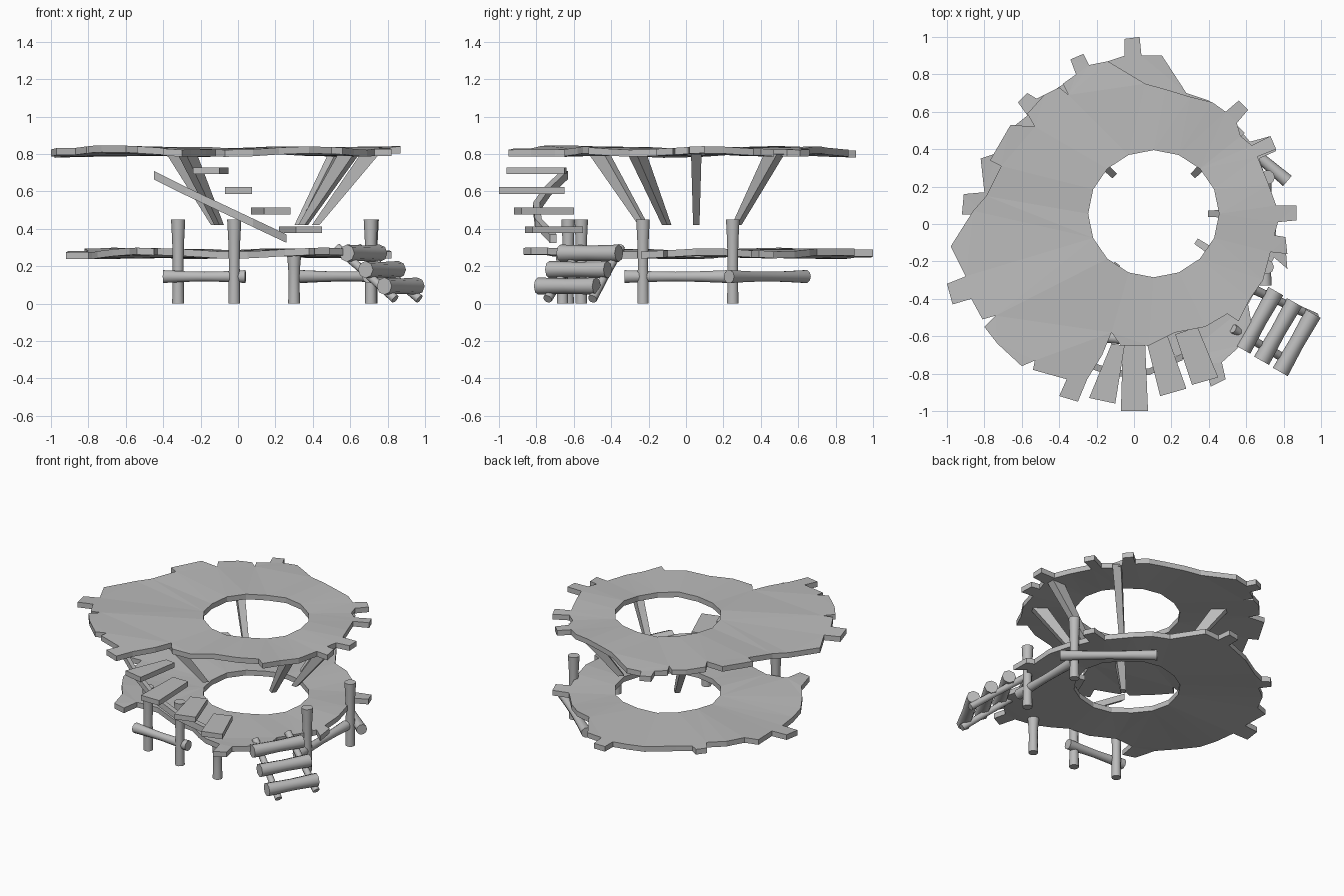
import bpy, bmesh, math
from mathutils import Vector

if "Cube" in bpy.data.objects:
    bpy.data.objects.remove(bpy.data.objects["Cube"])

GREY = (0.5, 0.5, 0.5, 1)
wood = bpy.data.materials.new("weathered grey wood")
wood.use_nodes = True
wood.diffuse_color = GREY
wood.node_tree.nodes["Principled BSDF"].inputs["Base Color"].default_value = GREY


def finish(name, bm, smooth=False):
    bmesh.ops.recalc_face_normals(bm, faces=bm.faces)
    mesh = bpy.data.meshes.new(name)
    bm.to_mesh(mesh)
    bm.free()
    mesh.materials.append(wood)
    obj = bpy.data.objects.new(name, mesh)
    bpy.context.collection.objects.link(obj)
    if smooth:
        bpy.ops.object.select_all(action='DESELECT')
        obj.select_set(True)
        bpy.context.view_layer.objects.active = obj
        bpy.ops.object.shade_smooth_by_angle(angle=math.radians(50))
    return obj


def loft(name, rings, smooth=False):
    """Skin a row of equal rings and cap both ends."""
    bm = bmesh.new()
    loops = [[bm.verts.new(p) for p in ring] for ring in rings]
    n = len(loops[0])
    for low, high in zip(loops, loops[1:]):
        for i in range(n):
            j = (i + 1) % n
            bm.faces.new((low[i], low[j], high[j], high[i]))
    bm.faces.new(loops[0][::-1])
    bm.faces.new(loops[-1])
    return finish(name, bm, smooth)


def log(name, start, end, radii, sides=10):
    """Round timber with radii spread evenly from start to end."""
    start, end = Vector(start), Vector(end)
    turn = (end - start).to_track_quat('Z', 'Y')
    rings = []
    for k, r in enumerate(radii):
        mid = start.lerp(end, k / (len(radii) - 1))
        angles = [math.tau * i / sides for i in range(sides)]
        rings.append([mid + turn @ Vector((r * math.cos(a), r * math.sin(a), 0)) for a in angles])
    return loft(name, rings, True)


def plank(name, corners, z, thick):
    return loft(name, [[(x, y, h) for x, y in corners] for h in (z - thick / 2, z + thick / 2)])


# Ragged ring decks with a round opening
HOLE = Vector((0.105, 0.055))


def deck(name, outline, z, thick, wave):
    bm = bmesh.new()
    outer = [Vector((x, y)) / 100 for x, y in outline]
    inner = [HOLE + Vector((0.35 * math.cos(a), 0.34 * math.sin(a)))
             for a in (math.tau * i / 16 for i in range(16))]
    for loop in (outer, inner):
        verts = []
        for p in loop:
            d = p - HOLE
            lift = wave * d.length * math.sin(5 * math.atan2(d.y, d.x) + 1)
            verts.append(bm.verts.new((p.x, p.y, z + lift)))
        for i, v in enumerate(verts):
            bm.edges.new((v, verts[i - 1]))
    bmesh.ops.triangle_fill(bm, edges=bm.edges[:], use_beauty=True)
    top = bmesh.ops.extrude_face_region(bm, geom=bm.faces[:])["geom"]
    bmesh.ops.translate(bm, vec=(0, 0, thick),
                        verts=[g for g in top if isinstance(g, bmesh.types.BMVert)])
    return finish(name, bm)


upper_outline = [
    (-34, 88), (-27, 91), (-24, 85), (-14, 87), (6, 75), (17, 72), (30, 68), (42, 65),
    (49, 60), (56, 66), (61, 61), (55, 54), (57, 47), (63, 42), (73, 47), (76, 40),
    (66, 36), (72, 21), (76, 10), (87, 10), (87, 2), (77, 1), (75, -6), (81, -7),
    (82, -16), (73, -15), (69, -30), (62, -40), (56, -52), (50, -48), (38, -55),
    (22, -58), (8, -65), (-7, -65), (-12, -58), (-17, -70), (-25, -83), (-30, -95),
    (-40, -92), (-36, -83), (-54, -78), (-53, -73), (-60, -76), (-73, -64), (-80, -55),
    (-74, -49), (-81, -51), (-87, -40), (-97, -43), (-100, -32), (-90, -28), (-98, -12),
    (-86, 7), (-79, 15), (-71, 31), (-77, 34), (-66, 53), (-53, 52), (-57, 59),
    (-48, 69), (-40, 73), (-35, 69), (-38, 75), (-31, 80)]
lower_outline = [
    (4, 90), (3, 100), (-5, 99), (-5, 90), (-14, 87), (-25, 83), (-42, 72), (-52, 67),
    (-57, 70), (-62, 65), (-57, 58), (-67, 50), (-73, 38), (-82, 35), (-80, 17), (-91, 16),
    (-92, 5), (-80, 5), (-78, -10), (-75, -23), (-67, -36), (-58, -48), (-54, -63),
    (-45, -65), (-43, -53), (-28, -51), (-10, -58), (5, -59), (15, -66), (25, -72),
    (38, -75), (41, -87), (49, -83), (47, -74), (57, -65), (63, -54), (61, -43),
    (68, -30), (75, -18), (82, -24), (81, -12), (76, -10), (76, 5), (72, 20),
    (67, 35), (76, 39), (73, 47), (62, 44), (50, 58), (40, 66), (28, 70), (15, 90)]
deck("upper_deck", upper_outline, 0.795, 0.037, 0.014)
deck("lower_deck", lower_outline, 0.25, 0.037, 0.014)

# Flat tapered braces beneath the upper deck, spread around the opening
for i, (deg, near) in enumerate(((0, 0.29), (44, 0.29), (136, 0.29), (234, 0.33), (327, 0.27))):
    out = Vector((math.cos(math.radians(deg)), math.sin(math.radians(deg)), 0))
    side = Vector((-out.y, out.x, 0))
    rings = []
    for r, z, half, deep in ((near, 0.42, 0.017, 0.04), (near + 0.26, 0.8, 0.028, 0.1)):
        mid = Vector((HOLE.x, HOLE.y, z)) + out * r
        rings.append([mid - side * half, mid + side * half,
                      mid + side * half + out * deep, mid - side * half + out * deep])
    loft(f"deck_brace_{i + 1}", rings)

# Support posts, flared at the head
for i, (x, y, h) in enumerate(((-0.32, -0.56, 0.45), (-0.02, -0.63, 0.45), (0.3, -0.66, 0.26),
                               (0.71, -0.23, 0.45), (0.715, 0.25, 0.45))):
    log(f"post_{i + 1}", (x, y, 0), (x, y, h), (0.032, 0.03, 0.029, 0.032, 0.038))

# Cross logs between the posts
BEAM = (0.036, 0.03, 0.027, 0.03, 0.036)
log("front_cross_log", (-0.4, -0.59, 0.145), (0.04, -0.62, 0.145), BEAM)
log("side_cross_log", (0.7, -0.33, 0.145), (0.7, 0.22, 0.145), BEAM)
log("back_cross_log", (0.82, 0.23, 0.145), (0.34, 0.64, 0.145), BEAM)

# Curved stair with a swept stringer
path = [(-0.45, -0.65, 0.69), (-0.28, -0.74, 0.605), (-0.1, -0.8, 0.52),
        (0.08, -0.79, 0.435), (0.26, -0.71, 0.35)]
loft("stair_stringer", [[(x, y + dy, z + dz) for dy, dz in
                         ((-0.018, -0.025), (0.018, -0.025), (0.018, 0.02), (-0.018, 0.02))]
                        for x, y, z in path])
treads = [
    (0.71, ((-0.12, -0.64), (-0.05, -0.65), (-0.1, -0.96), (-0.24, -0.93))),
    (0.605, ((-0.06, -0.65), (0.06, -0.65), (0.075, -1.0), (-0.07, -1.0))),
    (0.495, ((0.07, -0.64), (0.18, -0.6), (0.28, -0.88), (0.14, -0.92))),
    (0.395, ((0.22, -0.59), (0.34, -0.55), (0.45, -0.82), (0.31, -0.86)))]
for i, (z, corners) in enumerate(treads):
    plank(f"stair_tread_{i + 1}", corners, z, 0.036)

# Log ramp ladder up to the lower deck
log("ladder_rail_left", (0.64, -0.35, 0.3), (0.97, -0.5, 0.025), (0.025, 0.022, 0.025), 8)
log("ladder_rail_right", (0.53, -0.56, 0.3), (0.84, -0.74, 0.025), (0.025, 0.022, 0.025), 8)
half = Vector((0.088, 0.156, 0))
for i in range(3):
    mid = Vector((0.67 + 0.1 * i, -0.515 - 0.06 * i, 0.27 - 0.088 * i))
    log(f"ladder_rung_{i + 1}", mid - half, mid + half, (0.046, 0.041, 0.046), 8)
